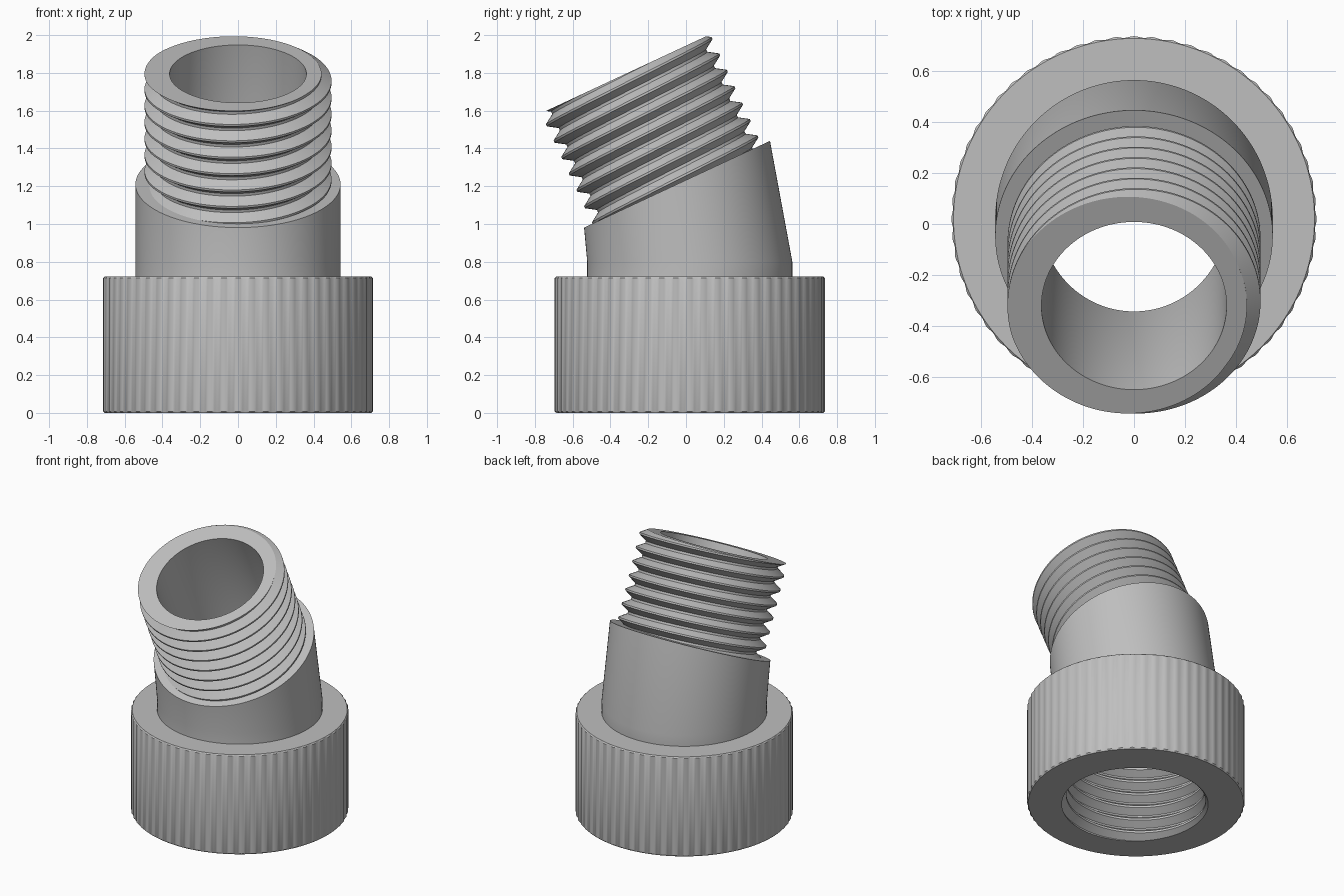
import bpy, bmesh, math
from mathutils import Matrix, Vector

cube = bpy.data.objects.get("Cube")
if cube:
    bpy.data.objects.remove(cube, do_unlink=True)

SEG = 360                      # columns around every ring
ANGLES = [math.tau * i / SEG for i in range(SEG + 1)]
PITCH = 0.0957
TILT = math.radians(25)
BORE = 0.362
RIBS = 60

# Frames: upright for the collar, tilted for the spout (origin at its mouth)
UPRIGHT = Matrix.Translation((0, 0.02, 0))
TILTED = Matrix.Translation((0, -0.32, 1.795)) @ Matrix.Rotation(TILT, 4, 'X')

grey = bpy.data.materials.new("plain grey")
grey.use_nodes = True
colour = (0.52, 0.52, 0.52, 1)
grey.diffuse_color = colour
grey.node_tree.nodes["Principled BSDF"].inputs["Base Color"].default_value = colour


def ring(frame, radius, z, slope=0.0, ripple=0.0):
    """Circle of points; slope tilts it into a mitre, ripple adds ribs."""
    points = []
    for a in ANGLES:
        r = radius + ripple * math.cos(RIBS * a)
        points.append(frame @ Vector((r * math.cos(a), r * math.sin(a),
                                      z + slope * r * math.sin(a))))
    return points


def thread(frame, root, crest, low, high, start):
    """Rows of a right-hand helical thread, trimmed flat at both ends."""
    def radius(z, a):
        phase = (z - start) / PITCH - a / math.tau
        f = abs(phase - round(phase))
        mix = min(max((f - 0.06) / 0.36, 0), 1)
        return crest + (root - crest) * mix

    rows = []
    first = math.floor((low - start) / PITCH) - 2
    last = math.ceil((high - start) / PITCH) + 2
    for turn in range(first, last):
        for phase in (-0.06, 0.06, 0.42, 0.58):
            row = []
            for a in ANGLES:
                z = start + PITCH * (turn + phase + a / math.tau)
                z = min(max(z, low), high)
                r = radius(z, a)
                row.append(frame @ Vector((r * math.cos(a), r * math.sin(a), z)))
            rows.append(row)
    return rows


def loft(name, rings):
    """Skin consecutive rings into one smooth-shaded object."""
    bm = bmesh.new()
    grid = [[bm.verts.new(p) for p in points] for points in rings]
    for lower, upper in zip(grid, grid[1:]):
        for i in range(SEG):
            bm.faces.new((lower[i], lower[i + 1], upper[i + 1], upper[i]))
    bmesh.ops.remove_doubles(bm, verts=bm.verts, dist=0.0001)
    bmesh.ops.recalc_face_normals(bm, faces=bm.faces)
    mesh = bpy.data.meshes.new(name)
    bm.to_mesh(mesh)
    bm.free()
    mesh.materials.append(grey)
    obj = bpy.data.objects.new(name, mesh)
    bpy.context.collection.objects.link(obj)
    bpy.ops.object.select_all(action='DESELECT')
    obj.select_set(True)
    bpy.context.view_layer.objects.active = obj
    bpy.ops.object.shade_smooth_by_angle(angle=math.radians(30))
    return obj


# Ribbed collar with an internal thread below a shoulder
inner_thread = thread(UPRIGHT, 0.458, 0.505, 0, 0.6, 0.03)
outer_wall = [ring(UPRIGHT, 0.706, 0),
              ring(UPRIGHT, 0.712, 0.008, ripple=0.003),
              ring(UPRIGHT, 0.712, 0.714, ripple=0.003),
              ring(UPRIGHT, 0.706, 0.722)]
shoulder = [ring(UPRIGHT, BORE, 0.722), ring(UPRIGHT, BORE, 0.6)]
loft("ribbed_collar", outer_wall + shoulder + inner_thread[::-1] + outer_wall[:1])

# Neck blending from the upright collar to the tilted spout
loft("neck", [ring(UPRIGHT, 0.543, 0.72),
              ring(UPRIGHT, 0.543, 0.8),
              ring(TILTED, 0.543, -0.645),
              ring(TILTED, 0.4, -0.645)])

# Tilted spout: external thread, flat mouth and mitred bore
outer_thread = thread(TILTED, 0.442, 0.495, -0.66, 0, -0.046)
bore = [ring(TILTED, BORE, 0),
        ring(UPRIGHT, BORE, 1.067, slope=math.tan(TILT / 2)),
        ring(UPRIGHT, BORE, 0.72)]
loft("threaded_spout", outer_thread + bore)
